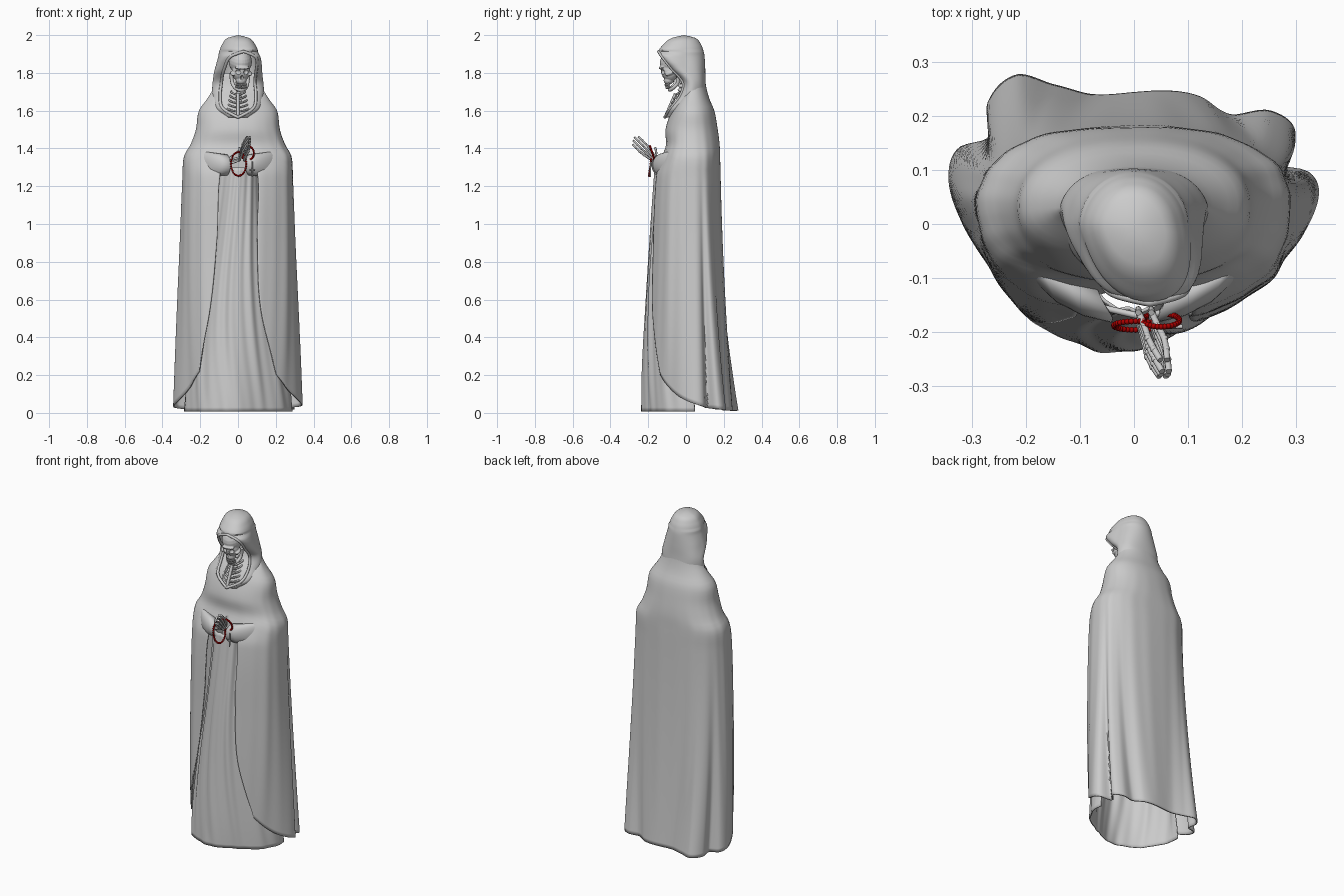
import bpy, bmesh, math
from mathutils import Vector, Matrix
from math import sin, cos, pi, copysign

if "Cube" in bpy.data.objects:
    bpy.data.objects.remove(bpy.data.objects["Cube"])

def material(name, rgb):
    m = bpy.data.materials.new(name)
    m.use_nodes = True
    m.diffuse_color = (*rgb, 1)
    m.node_tree.nodes["Principled BSDF"].inputs["Base Color"].default_value = (*rgb, 1)
    return m

STONE = material("stone grey", (0.6, 0.6, 0.6))
RED = material("bead red", (0.4, 0.0, 0.0))

def from_bmesh(name, bm, mat=STONE):
    me = bpy.data.meshes.new(name)
    bm.to_mesh(me)
    bm.free()
    me.materials.append(mat)
    ob = bpy.data.objects.new(name, me)
    bpy.context.collection.objects.link(ob)
    bpy.ops.object.select_all(action='DESELECT')
    ob.select_set(True)
    bpy.context.view_layer.objects.active = ob
    bpy.ops.object.shade_smooth_by_angle(angle=math.radians(60))
    return ob

def sample(rows, z):
    """Smooth interpolation of a table by its first column."""
    rows = sorted(rows)
    z = min(max(z, rows[0][0]), rows[-1][0])
    i = max(k for k in range(len(rows) - 1) if rows[k][0] <= z)
    p, a, b, n = rows[max(i - 1, 0)], rows[i], rows[i + 1], rows[min(i + 2, len(rows) - 1)]
    h = b[0] - a[0]
    t = (z - a[0]) / h
    out = []
    for pk, ak, bk, nk in list(zip(p, a, b, n))[1:]:
        ma, mb = (bk - pk) / (b[0] - p[0]) * h, (nk - ak) / (n[0] - a[0]) * h
        s = t * t * (3 - 2 * t)
        out.append(ak + (bk - ak) * s + t * (1 - t) * (ma * (1 - t) - mb * t))
    return out

def sheet(name, grid, thick, wrap=False):
    """Skin a grid of points as thin cloth."""
    bm = bmesh.new()
    vs = [[bm.verts.new(p) for p in row] for row in grid]
    n = len(vs[0])
    for r, s in zip(vs, vs[1:]):
        for j in range(n if wrap else n - 1):
            k = (j + 1) % n
            bm.faces.new((r[j], r[k], s[k], s[j]))
    bmesh.ops.remove_doubles(bm, verts=bm.verts, dist=0.0004)
    bmesh.ops.recalc_face_normals(bm, faces=bm.faces)
    mod = from_bmesh(name, bm).modifiers.new("thickness", 'SOLIDIFY')
    mod.thickness, mod.offset = thick, -1

def tubes(name, paths, r, cyclic=False):
    """Round rods along smooth paths."""
    cu = bpy.data.curves.new(name, 'CURVE')
    cu.dimensions, cu.bevel_depth, cu.bevel_resolution, cu.use_fill_caps = '3D', r, 2, True
    cu.materials.append(STONE)
    for path in paths:
        sp = cu.splines.new('NURBS')
        sp.points.add(len(path) - 1)
        for pt, co in zip(sp.points, path):
            pt.co = (*co, 1)
        sp.order_u, sp.resolution_u = 3, 4
        sp.use_endpoint_u, sp.use_cyclic_u = not cyclic, cyclic
    ob = bpy.data.objects.new(name, cu)
    bpy.context.collection.objects.link(ob)
    return ob

def balls(name, items, mat=STONE, seg=16):
    """One mesh of ellipsoids: (centre, radii)."""
    bm = bmesh.new()
    for c, r in items:
        m = Matrix.Translation(c) @ Matrix.Diagonal((*r, 1))
        bmesh.ops.create_uvsphere(bm, u_segments=seg, v_segments=seg // 2, radius=1, matrix=m)
    return from_bmesh(name, bm, mat)

def drape(rows, hem, z, a, cy, fold, blend):
    """Point on a draped body that blends into its hem; angle a counts from the front."""
    w, front, back, e = sample(rows, z)
    x = w * copysign(abs(sin(a)) ** e, sin(a))
    y = (front - cy if cos(a) > 0 else back - cy) * abs(cos(a)) ** e
    r = sample(hem, math.degrees(a))[0]
    body = Vector((x * (1 + fold), cy + y * (1 + fold), z))
    return body.lerp(Vector((r * sin(a), cy - r * cos(a), z)), blend)

# Cloak: closed over the chest, parted in front below the sleeves
CLOAK = [(1.8, .11, .03, .095, .9), (1.72, .13, .01, .108, .9), (1.66, .165, -.04, .125, .9),
         (1.6, .207, -.075, .15, .9), (1.5, .222, -.108, .168, .88), (1.42, .25, -.105, .178, .84),
         (1.36, .283, -.125, .18, .8), (1.25, .29, -.165, .182, .84), (.8, .3, -.18, .185, .85),
         (0, .32, -.2, .19, .9)]
GAP = [(1.32, 0, 0), (1.24, .08, .07), (.8, .09, .1), (.4, .125, .15), (.1, .25, .23)]
# Hem lobes: angle in degrees, radius
HEM = [(0, .23), (40, .25), (65, .28), (82, .32), (95, .345), (102, .33), (108, .27), (115, .33),
       (126, .31), (134, .25), (150, .24), (180, .215), (200, .225), (213, .275), (221, .33),
       (234, .335), (244, .3), (251, .345), (260, .35), (275, .32), (297, .28), (324, .285), (360, .23)]
grid = []
for i in range(81):
    t = i / 80
    z0 = .13 + (1.8 - .13) * t
    w = sample(CLOAK, z0)[0]
    g = [math.asin(max(0, q) / w) if z0 < 1.32 else 0 for q in sample(GAP, z0)]
    row = []
    for j in range(181):
        a = g[0] + (2 * pi - g[0] - g[1]) * j / 180
        hem = .012 + .33 * ((1 + cos(a)) / 2) ** 3
        z = hem + (1.8 - hem) * t
        wave = .5 * sin(7*a + .6) + .35 * sin(12*a + 2) + .3 * sin(19*a + 1)
        fold = .033 * max(0, 1 - z / 1.6) ** .7 * wave
        row.append(drape(CLOAK, HEM, z, a, .03, fold, max(0, 1 - z / 1.42) ** 1.9))
    grid.append(row)
sheet("cloak", grid, .008)

# Gown: pleated front that spreads on the ground
GOWN = [(1.3, .12, -.165, .1, 1), (1.2, .125, -.172, .1, 1), (.8, .16, -.195, .12, 1),
        (.35, .22, -.215, .15, 1), (0, .28, -.235, .2, 1)]
TRAIN = [(-90, .29), (-70, .265), (-57, .26), (-40, .26), (-24, .245), (-12, .248), (0, .235),
         (13, .22), (29, .21), (44, .22), (70, .265), (90, .29)]
grid = []
for i in range(61):
    z = .008 + 1.292 * i / 60
    low = 1 - z / 1.3
    row = []
    for j in range(121):
        a = math.radians(-100 + 200 * j / 120)
        sway = a + .25 * sin(2.5 * z)
        fold = (.025 + .03 * low) * (.6 * sin(13 * sway) + .4 * sin(22 * sway + 1)) - .01
        row.append(drape(GOWN, TRAIN, z, a, 0, fold, low ** 2 * .8))
    grid.append(row)
sheet("gown", grid, .006)

# Hood with an open face and draped neckline, turned slightly aside
HOOD = [(2.0, 0, 0, -.01, -.01), (1.985, .055, 0, -.075, .05), (1.95, .085, 0, -.12, .08),
        (1.915, .1, 0, -.145, .093), (1.89, .106, .065, -.13, .098), (1.82, .122, .085, -.075, .102),
        (1.75, .13, .088, -.015, .104), (1.68, .13, .095, -.03, .11), (1.61, .125, .08, -.083, .12),
        (1.565, .1, 0, -.112, .125)]
grid, rim = [], []
for i in range(61):
    z = 1.565 + .435 * i / 60
    w, ow, ye, yb = sample(HOOD, z)
    ow, pull = (max(0, ow), .12) if z < 1.915 else (0, 0)
    X = (w - ow / 8) / .75
    row = []
    for j in range(-24, 25):
        t = 1 - abs(j) / 24
        u = 1 - t
        x = u**3 * ow + 3 * X * t * u
        y = u**3 * ye + 3*u*u*t * (ye + pull * (yb - ye)) + 3*u*t*t * yb + t**3 * yb
        x *= 1 + .025 * sin(9*t + 14*z) * sin(pi * t)
        turn = -.2 * min(y, 0) * min(1, max(0, (z - 1.7) / .15))
        row.append(Vector((copysign(x, j) + turn, y, z)))
    # rows run from the right edge round the back to the left edge
    row = row[:25][::1] + row[25:]
    grid.append(row)
    if z < 1.915 and i % 3 == 0:
        rim.append((row[0], row[-1]))
sheet("hood", grid, .007)
tubes("hood_rim", [[p for p, q in rim] + [q for p, q in reversed(rim)]], .008, cyclic=True)

# Sleeves with open cuffs
for side, label in ((1, "left"), (-1, "right")):
    path = [(.25, -.01, 1.32, .055), (.215, -.05, 1.322, .06), (.165, -.095, 1.32, .062),
            (.115, -.122, 1.315, .06), (.06, -.138, 1.312, .056)]
    sheet(label + "_sleeve", [[Vector((side * (x + .35*r*cos(b)), y + .8*r*cos(b), z + r*sin(b)))
          for b in (2*pi*k/24 for k in range(24))] for x, y, z, r in path], .008, wrap=True)

# Skull: fused masses with hollow eyes and nose
HEAD = (Matrix.Translation((.012, -.062, 1.825)) @ Matrix.Rotation(.15, 4, 'Z')
        @ Matrix.Rotation(.35, 4, 'X') @ Matrix.Scale(1.1, 4))
skull = balls("skull", [((0, .01, .03), (.056, .07, .06)), ((0, -.03, -.008), (.044, .038, .05)),
                        ((0, -.045, -.045), (.026, .025, .022)), ((0, -.058, .024), (.036, .012, .008))]
              + [((s * .04, -.035, -.014), (.013, .024, .009)) for s in (1, -1)], seg=24)
fuse = skull.modifiers.new("fuse", 'REMESH')
fuse.mode, fuse.voxel_size, fuse.use_smooth_shade = 'VOXEL', .003, True
sockets = balls("socket_cutter", [((s * .021, -.072, .003), (.015, .022, .014)) for s in (1, -1)]
                + [((0, -.07, -.025), (.007, .015, .012))])
cut = skull.modifiers.new("sockets", 'BOOLEAN')
cut.operation, cut.object = 'DIFFERENCE', sockets
sockets.hide_render = True
sockets.hide_set(True)
half = [(.043, 0, -.025), (.04, -.005, -.07), (.026, -.045, -.088)]
jaw = tubes("jaw", [half + [(0, -.062, -.092)] + [(-x, y, z) for x, y, z in reversed(half)]], .009)
teeth = balls("teeth", [((.026 * sin(b), -.045 - .024 * cos(b), z), (.004, .004, .007))
                        for z in (-.062, -.075) for b in (k * .28 for k in range(-4, 5))], seg=8)
for ob in (skull, sockets, jaw, teeth):
    ob.matrix_world = HEAD

# Neck and ribs inside the neckline
balls("neck_bones", [((.004, -.02 - .004*k, 1.75 - .02*k), (.017, .016, .011)) for k in range(6)])
arc = [(.8, .07, .015), (1, .03, .01), (.6, -.005, 0)]
arc = [(-q, d, h) for q, d, h in arc] + [(0, -.01, -.008)] + arc[::-1]
tubes("ribs", [[((.04 + .006*k) * q, -.045 - .01*k + d, 1.69 - .022*k + h) for q, d, h in arc]
               for k in range(6)], .005)
tubes("breastbone", [[(0, -.055, 1.69), (0, -.105, 1.575)]], .009)

# Praying hands of bone
WRIST = Vector((.02, -.17, 1.345))
REACH, SPREAD = Vector((.03, -.085, .085)), Vector((0, .7, .7))
for side, label in ((1, "left"), (-1, "right")):
    root = WRIST + Vector((side * .012, 0, 0))
    thumb = root + SPREAD * .03
    fingers, knuckles = [[root, thumb, thumb + Vector((0, -.015, .04))]], []
    for q in (-1.5, -.5, .5, 1.5):
        base = root + REACH * .4 + SPREAD * q * .015
        length = 1 - .12 * abs(q - .3)
        mid = base + REACH * .45 * length + SPREAD * q * .003 + Vector((side * .004, 0, 0))
        tip = base + REACH * .9 * length + SPREAD * q * .002 - Vector((side * .006, 0, 0))
        fingers.append([root + SPREAD * q * .008, base, mid, tip])
        knuckles += [(p, (.007,) * 3) for p in (base, mid.lerp(base, .2), mid.lerp(tip, .4))]
    tubes(label + "_finger_bones", fingers, .006)
    balls(label + "_knuckles", knuckles, seg=8)
    tubes(label + "_forearm_bones", [[(side * .1, -.145, 1.31 + d), root + Vector((0, 0, d * .6))]
                                     for d in (-.012, .012)], .006)

# Bead strand: one hanging loop, one loop round the wrist, small pendant
turns = [2 * pi * k / 32 for k in range(32)]
beads = [(.003 + .04*cos(b), -.188 + .008*sin(b), 1.318 + .063*sin(b)) for b in turns]
beads += [(.05 + .034*cos(b), -.178 - .012*sin(b), 1.375 + .037*sin(b)) for b in turns]
balls("prayer_beads", [(p, (.0058,) * 3) for p in beads], RED, seg=10)
tubes("pendant", [[(.075, -.187, 1.33), (.075, -.19, 1.25)], [(.06, -.19, 1.285), (.09, -.19, 1.285)]], .004)
